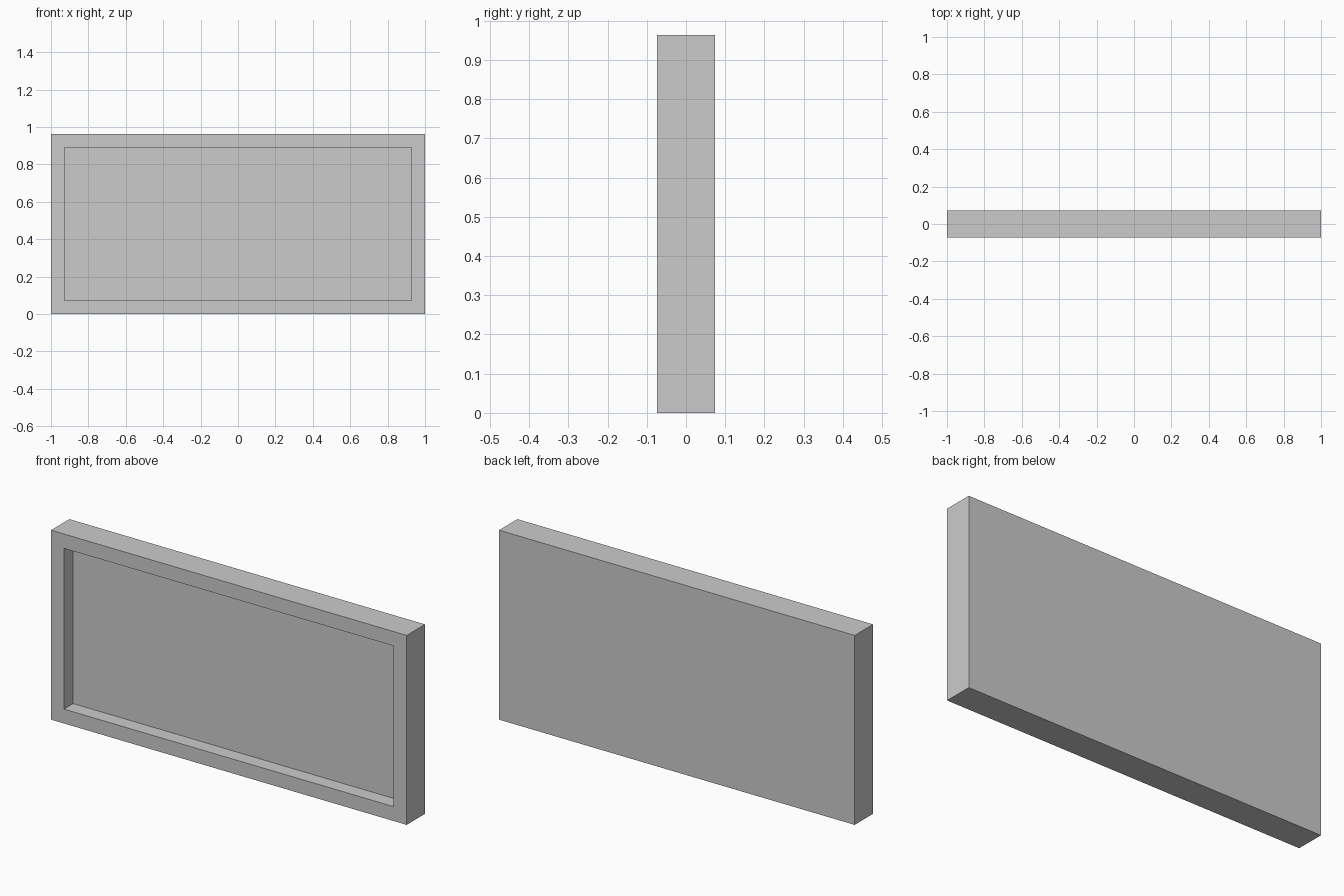
import bpy, bmesh
from mathutils import Vector

if "Cube" in bpy.data.objects:
    bpy.data.objects.remove(bpy.data.objects["Cube"])

WIDTH, DEPTH, HEIGHT = 2.0, 0.147, 0.963
BORDER, RECESS = 0.073, 0.0735

bm = bmesh.new()

# Solid slab standing on the ground
bmesh.ops.create_cube(bm, size=1.0)
bmesh.ops.scale(bm, vec=(WIDTH, DEPTH, HEIGHT), verts=bm.verts)
bmesh.ops.translate(bm, vec=(0, 0, HEIGHT / 2), verts=bm.verts)

# Even border on the front face
bm.normal_update()
front = min(bm.faces, key=lambda f: f.calc_center_median().y)
bmesh.ops.inset_region(bm, faces=[front], thickness=BORDER, use_even_offset=True)

# Recessed panel with straight walls
panel = bmesh.ops.extrude_discrete_faces(bm, faces=[front])["faces"][0]
bmesh.ops.translate(bm, vec=Vector((0, RECESS, 0)), verts=panel.verts)
bmesh.ops.recalc_face_normals(bm, faces=bm.faces)

mesh = bpy.data.meshes.new("framed_panel")
bm.to_mesh(mesh)
bm.free()
bpy.context.collection.objects.link(bpy.data.objects.new("framed_panel", mesh))
